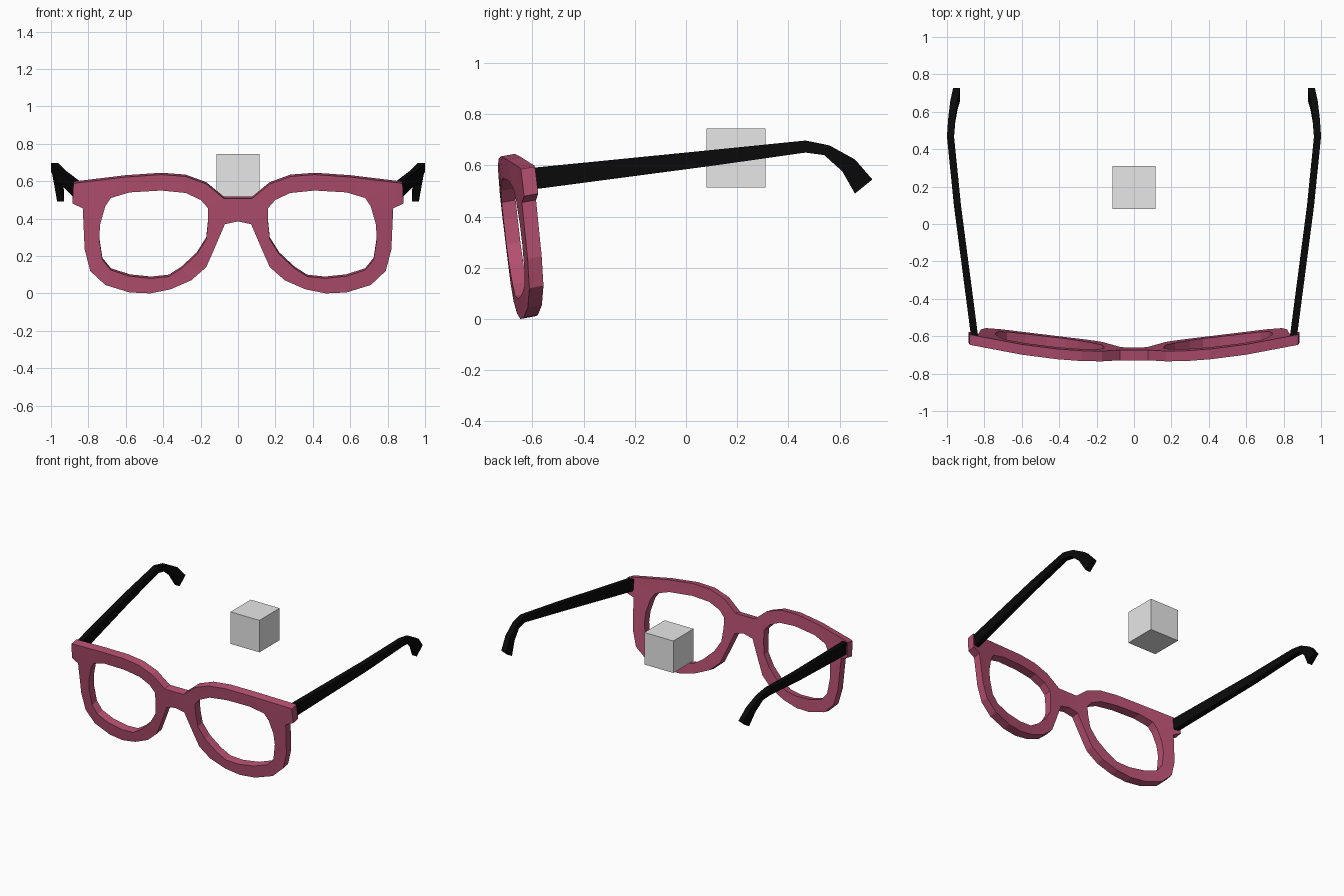
import bpy, bmesh

if "Cube" in bpy.data.objects:
    bpy.data.objects.remove(bpy.data.objects["Cube"])


def material(name, rgb):
    m = bpy.data.materials.new(name)
    m.diffuse_color = (*rgb, 1)
    m.use_nodes = True
    m.node_tree.nodes["Principled BSDF"].inputs["Base Color"].default_value = m.diffuse_color
    return m


PINK = material("raspberry", (0.45, 0.078, 0.16))
BLACK = material("black", (0.003, 0.003, 0.003))
GREY = material("grey", (0.8, 0.8, 0.8))


def finish(bm, name, mat, mirror=False):
    bmesh.ops.recalc_face_normals(bm, faces=bm.faces)
    me = bpy.data.meshes.new(name)
    bm.to_mesh(me)
    bm.free()
    me.materials.append(mat)
    ob = bpy.data.objects.new(name, me)
    bpy.context.collection.objects.link(ob)
    if mirror:
        mod = ob.modifiers.new("Mirror", "MIRROR")
        mod.merge_threshold = 0.001
    return ob


# Frame front: half outline and lens opening, read as (x, z)
OUTER = [(0, .507), (.075, .507), (.17, .585), (.28, .625), (.41, .635), (.6, .622),
         (.865, .59), (.88, .585), (.885, .48), (.83, .455), (.82, .235), (.79, .12),
         (.71, .045), (.58, .005), (.47, 0), (.36, .022), (.25, .07), (.17, .14),
         (.13, .23), (.10, .30), (.07, .37), (0, .385)]
LENS = [(.16, .455), (.2, .50), (.28, .537), (.41, .55), (.58, .54), (.68, .51),
        (.71, .465), (.737, .37), (.742, .29), (.725, .18), (.68, .125), (.58, .092),
        (.465, .08), (.37, .09), (.30, .135), (.22, .21), (.17, .29), (.16, .385)]


def on_face(x, z):
    # wrapped sideways around the head and tilted back at the bottom
    return (x, -.735 + .12 * x * x + .11 * (.56 - z), z)


bm = bmesh.new()
edges = []
for loop in (OUTER, LENS):
    vs = [bm.verts.new(on_face(*p)) for p in loop]
    edges += [bm.edges.new((vs[i - 1], vs[i])) for i in range(len(vs))]
bmesh.ops.triangle_fill(bm, edges=edges, use_beauty=True)
ext = bmesh.ops.extrude_face_region(bm, geom=bm.faces[:], use_keep_orig=True)
back = [g for g in ext["geom"] if isinstance(g, bmesh.types.BMVert)]
bmesh.ops.translate(bm, verts=back, vec=(0, .055, .01))
# open the centre seam so both halves join
seam = [f for f in bm.faces if all(abs(v.co.x) < 1e-5 for v in f.verts)]
bmesh.ops.delete(bm, geom=seam, context="FACES_ONLY")
finish(bm, "frame_front", PINK, mirror=True)

# Temple arms: x, top (y, z), bottom (y, z) at each station
STATIONS = [(.852, (-.605, .59), (-.605, .505)), (.944, (.1, .66), (.1, .598)),
            (.981, (.467, .697), (.467, .65)), (.975, (.56, .678), (.54, .64)),
            (.963, (.66, .623), (.61, .577)), (.948, (.728, .545), (.66, .49))]
W = .019
bm = bmesh.new()
rings = [[bm.verts.new(c) for c in ((x - W, *t), (x + W, *t), (x + W, *b), (x - W, *b))]
         for x, t, b in STATIONS]
for a, b in zip(rings, rings[1:]):
    for i in range(4):
        bm.faces.new((a[i - 1], a[i], b[i], b[i - 1]))
bm.faces.new(rings[0])
bm.faces.new(rings[-1])
finish(bm, "temple_arms", BLACK, mirror=True)

# Loose cube floating between the arms
bm = bmesh.new()
bmesh.ops.create_cube(bm, size=.231)
bmesh.ops.translate(bm, verts=bm.verts, vec=(0, .195, .629))
finish(bm, "floating_cube", GREY)
